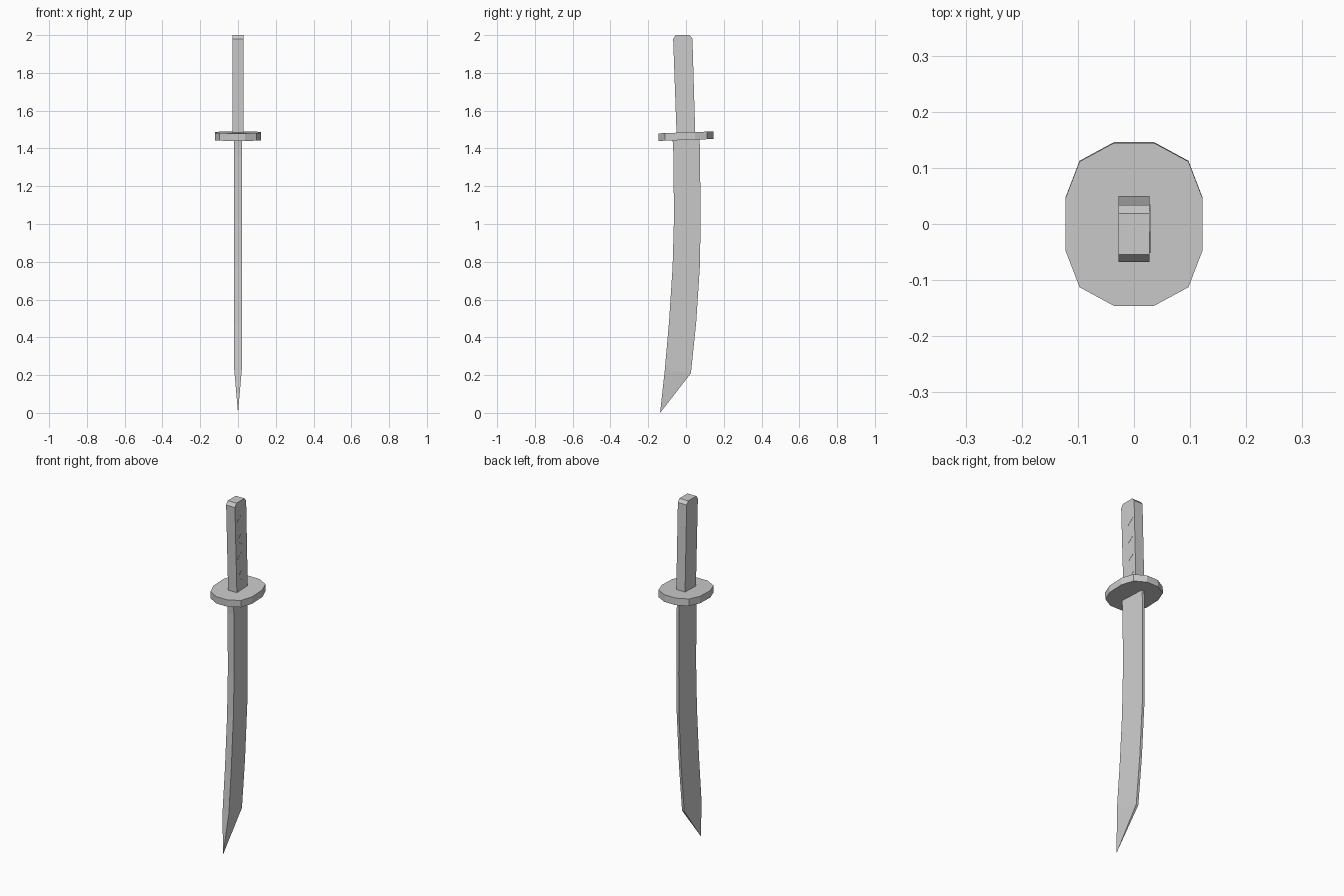
import bpy, math

if "Cube" in bpy.data.objects:
    bpy.data.objects.remove(bpy.data.objects["Cube"])

def make_mesh(name, verts, faces):
    mesh = bpy.data.meshes.new(name)
    mesh.from_pydata(verts, [], faces)
    mesh.update()
    ob = bpy.data.objects.new(name, mesh)
    bpy.context.collection.objects.link(ob)
    return ob

def loft(name, rings):
    """Skin a stack of equal rings (listed top to bottom) and cap both ends."""
    n = len(rings[0])
    faces = [tuple(range(n)), tuple(reversed(range((len(rings) - 1) * n, len(rings) * n)))]
    for r in range(len(rings) - 1):
        for i in range(n):
            j = (i + 1) % n
            faces.append((r * n + j, r * n + i, (r + 1) * n + i, (r + 1) * n + j))
    return make_mesh(name, [v for ring in rings for v in ring], faces)

# Blade: thick spine at -y, thin edge at +y, curving to a slanted point
SPINE, EDGE = 0.02, 0.007
stations = [  # (spine y, spine z, edge y, edge z)
    (-0.071, 1.45, 0.071, 1.46),
    (-0.066, 1.36, 0.075, 1.38),
    (-0.064, 1.02, 0.076, 1.02),
    (-0.071, 0.77, 0.075, 0.80),
    (-0.090, 0.48, 0.054, 0.48),
    (-0.112, 0.23, 0.026, 0.21),
]
rings = [[(-SPINE, a, za), (SPINE, a, za), (EDGE, b, zb), (-EDGE, b, zb)]
         for a, za, b, zb in stations]
blade = loft("blade", rings)
# pull the last ring to a point
mesh = blade.data
verts = [tuple(v.co) for v in mesh.vertices] + [(0, -0.137, 0)]
faces = [tuple(p.vertices) for p in mesh.polygons]
tip, last = len(verts) - 1, (len(rings) - 1) * 4
faces.pop(1)
faces += [(last + (i + 1) % 4, last + i, tip) for i in range(4)]
mesh.clear_geometry()
mesh.from_pydata(verts, [], faces)
mesh.update()

# Guard: oval twelve-sided plate, slightly tilted with the grip
quarter = [(0.122, 0.047), (0.097, 0.112), (0.036, 0.145)]
outline = quarter + [(-x, y) for x, y in reversed(quarter)]
outline += [(-x, -y) for x, y in outline]
loft("guard", [[(x, y - 0.035 * (z - 1.465), z + 0.035 * y) for x, y in outline]
               for z in (1.485, 1.445)])

# Grip: leaning box with chamfered pommel edges
HALF = 0.028
profile = [(-0.054, 2.0), (0.019, 2.0), (0.034, 1.982), (0.049, 1.475),
           (-0.05, 1.475), (-0.068, 1.98)]
n = len(profile)
grip_faces = [tuple(range(n, 2 * n))[::-1], tuple(range(n))]
grip_faces += [((i + 1) % n, i, i + n, (i + 1) % n + n) for i in range(n)]
make_mesh("grip", [(s * HALF, y, z) for s in (-1, 1) for y, z in profile], grip_faces)

# Wrap diamonds: shallow plates on the right face of the grip
for k in range(4):
    z = 1.57 + 0.105 * k
    y = -0.001 - 0.033 * (z - 1.49)
    ring = [(y - 0.038, z), (y, z - 0.03), (y + 0.038, z), (y, z + 0.03)]
    loft(f"wrap_diamond_{k + 1}", [[(x, a, b) for a, b in ring] for x in (HALF + 0.001, HALF - 0.004)])

# Consistent outward normals on every part
import bmesh
for ob in bpy.context.collection.objects:
    bm = bmesh.new()
    bm.from_mesh(ob.data)
    bmesh.ops.recalc_face_normals(bm, faces=bm.faces)
    bm.to_mesh(ob.data)
    bm.free()
